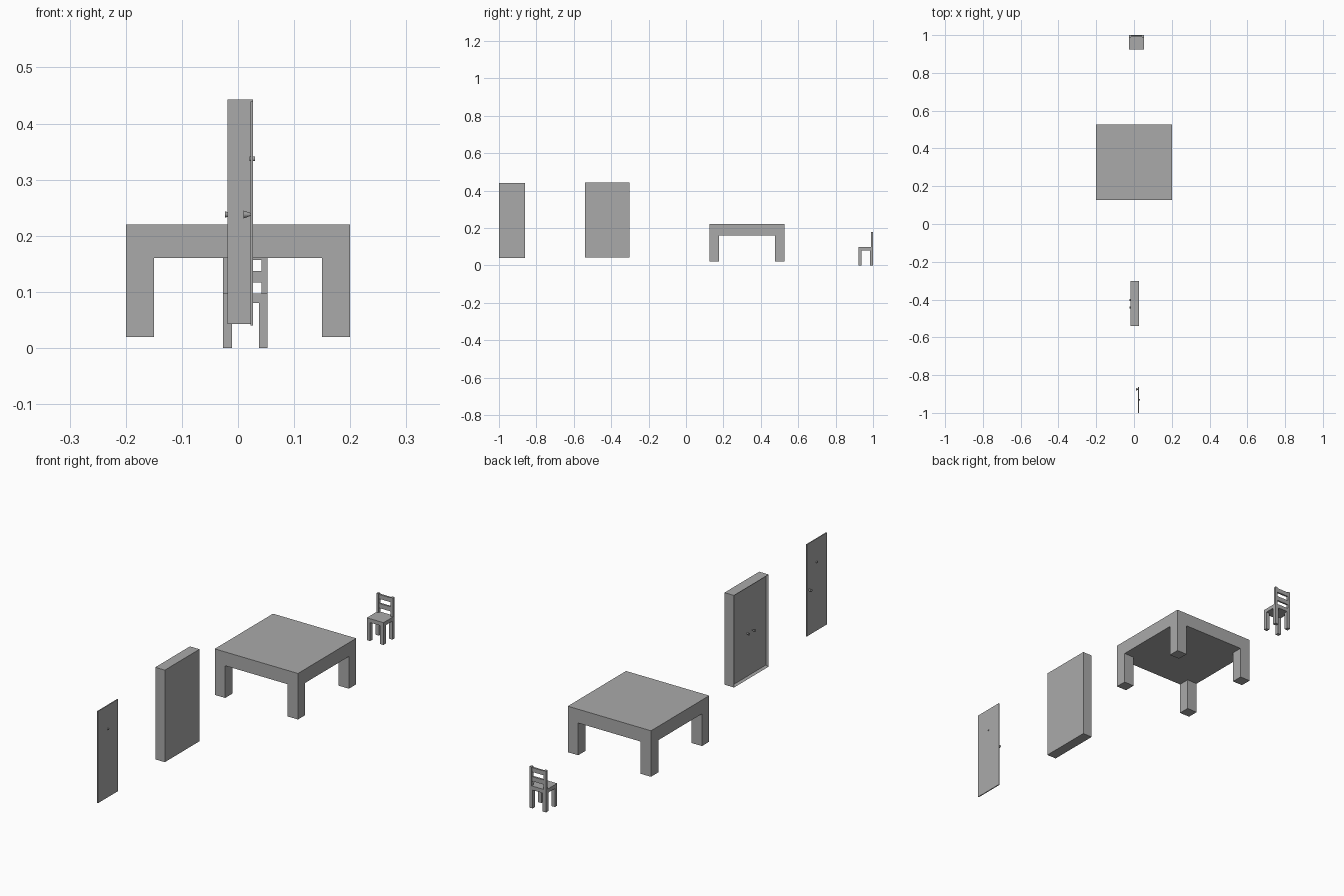
import bpy, bmesh, math
from mathutils import Matrix, Vector

if "Cube" in bpy.data.objects:
    bpy.data.objects.remove(bpy.data.objects["Cube"])

grey = bpy.data.materials.new("plain grey")
grey.use_nodes = True
grey.diffuse_color = (0.4, 0.4, 0.4, 1)
grey.node_tree.nodes["Principled BSDF"].inputs["Base Color"].default_value = (0.4, 0.4, 0.4, 1)


def finish(name, bm):
    mesh = bpy.data.meshes.new(name)
    bm.to_mesh(mesh)
    bm.free()
    mesh.materials.append(grey)
    obj = bpy.data.objects.new(name, mesh)
    bpy.context.collection.objects.link(obj)
    return obj


def box(name, x, y, z, inset=0, depth=0):
    """Box from (low, high) pairs; optionally recess the panel on its -x face."""
    bm = bmesh.new()
    size = Vector((x[1] - x[0], y[1] - y[0], z[1] - z[0]))
    mid = Vector((sum(x), sum(y), sum(z))) / 2
    bmesh.ops.create_cube(bm, size=1, matrix=Matrix.Translation(mid) @ Matrix.Diagonal(size).to_4x4())
    if inset:
        bm.normal_update()
        panel = [f for f in bm.faces if f.normal.x < -0.9]
        bmesh.ops.inset_region(bm, faces=panel, thickness=inset, use_even_offset=True)
        bmesh.ops.translate(bm, verts=panel[0].verts[:], vec=(depth, 0, 0))
    return finish(name, bm)


def knob(name, x_out, x_in, y, z, r_out, r_in):
    """Round knob along x, from its outer end to its inner end."""
    bm = bmesh.new()
    place = Matrix.Translation(((x_out + x_in) / 2, y, z)) @ Matrix.Rotation(math.pi / 2, 4, "Y")
    bmesh.ops.create_cone(bm, cap_ends=True, segments=16, radius1=r_out, radius2=r_in,
                          depth=x_in - x_out, matrix=place)
    obj = finish(name, bm)
    bpy.ops.object.select_all(action="DESELECT")
    obj.select_set(True)
    bpy.context.view_layer.objects.active = obj
    bpy.ops.object.shade_smooth_by_angle()


def four_legs(name, x, y, z, w):
    for side, lx in (("right", x[0]), ("left", x[1] - w)):
        for end, ly in (("front", y[0]), ("back", y[1] - w)):
            box(f"{name}_{end}_{side}_leg", (lx, lx + w), (ly, ly + w), z)


# Table
tx, ty = (-0.2, 0.2), (0.126, 0.526)
box("table_top", tx, ty, (0.16, 0.22))
four_legs("table", tx, ty, (0.02, 0.16), 0.05)

# Chair
cx, cy = (-0.027, 0.053), (0.923, 1.0)
box("chair_seat", cx, cy, (0.08, 0.097))
four_legs("chair", cx, cy, (0, 0.08), 0.016)
for side, px in (("right", cx[0]), ("left", cx[1] - 0.011)):
    box(f"chair_{side}_back_post", (px, px + 0.011), (0.988, 1.0), (0.097, 0.179))
for part, z in (("lower", (0.117, 0.137)), ("upper", (0.157, 0.176))):
    box(f"chair_{part}_back_slat", (cx[0] + 0.011, cx[1] - 0.011), (0.99, 0.998), z)

# Cabinet with two doors set back in its frame
wy, wz = (-0.541, -0.303), (0.043, 0.443)
mid = sum(wy) / 2
box("cabinet_body", (-0.019, 0.027), wy, wz, inset=0.007, depth=0.012)
for side, s in (("left", -1), ("right", 1)):
    edges = sorted((mid + s * 0.0008, mid + s * 0.112))
    box(f"cabinet_{side}_door", (-0.01, -0.006), edges, (wz[0] + 0.007, wz[1] - 0.007))
    knob(f"cabinet_{side}_knob", -0.023, -0.009, mid + s * 0.02, 0.238, 0.0055, 0.002)

# Free-standing door with a recessed panel, handle and peephole
box("door_leaf", (0.0225, 0.027), (-1.0, -0.862), (0.04, 0.439), inset=0.03, depth=0.002)
knob("door_handle", 0.01, 0.024, -0.875, 0.238, 0.007, 0.002)
knob("door_peephole", 0.0205, 0.0305, -0.931, 0.337, 0.004, 0.004)
